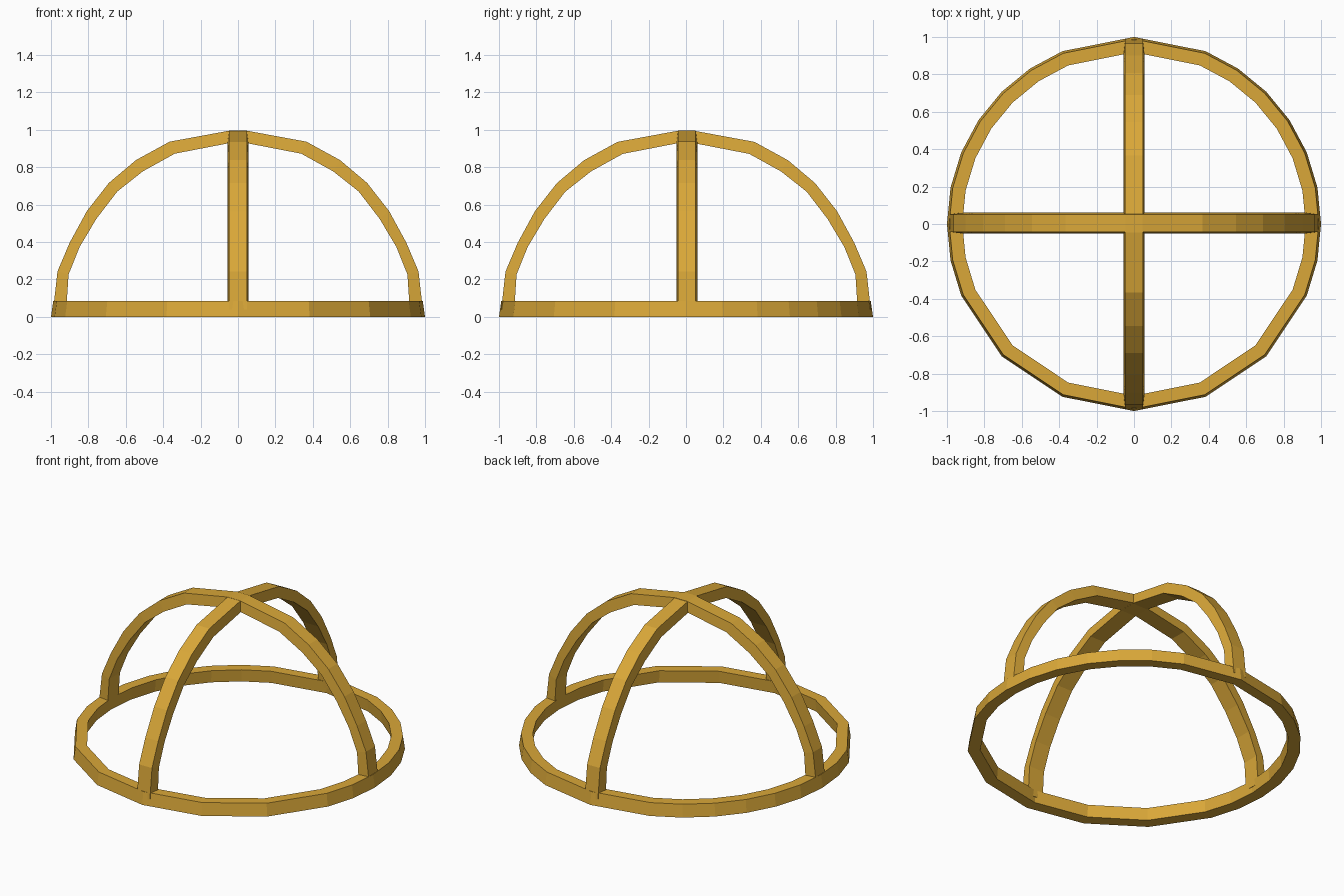
import bpy, bmesh, math

if "Cube" in bpy.data.objects:
    bpy.data.objects.remove(bpy.data.objects["Cube"])

gold = bpy.data.materials.new("gold")
gold.diffuse_color = (0.70, 0.39, 0.04, 1)
gold.use_nodes = True
gold.node_tree.nodes["Principled BSDF"].inputs["Base Color"].default_value = gold.diffuse_color


def finish(bm, name):
    bmesh.ops.recalc_face_normals(bm, faces=bm.faces)
    mesh = bpy.data.meshes.new(name)
    bm.to_mesh(mesh)
    bm.free()
    mesh.materials.append(gold)
    obj = bpy.data.objects.new(name, mesh)
    bpy.context.collection.objects.link(obj)
    return obj


def sweep(name, sections, closed):
    """Join four-point cross-sections into a bar or a closed loop."""
    bm = bmesh.new()
    rings = [[bm.verts.new(p) for p in s] for s in sections]
    n = len(rings)
    for i in range(n if closed else n - 1):
        a, b = rings[i], rings[(i + 1) % n]
        for k in range(4):
            j = (k + 1) % 4
            bm.faces.new((a[k], a[j], b[j], b[k]))
    if not closed:
        bm.faces.new(rings[0])
        bm.faces.new(rings[-1])
    return finish(bm, name)


# Base ring: 32 steps, with some vertices dissolved beside the y axis and in front
skip = {7, 9, 23, 25, 19, 21, 27, 29}
ring = []
for i in range(32):
    if i in skip:
        continue
    a = math.radians(11.25 * i)
    c, s = math.cos(a), math.sin(a)
    ring.append([(r * c, r * s, z) for r, z in
                 ((1.0, 0), (0.988, 0.083), (0.918, 0.083), (0.925, 0.003))])
sweep("base_ring", ring, True)

# Arches: half profile (outer x, outer z, inner x, inner z), mirrored
half = [(0.988, 0.04, 0.918, 0.04),
        (0.965, 0.243, 0.906, 0.226),
        (0.90, 0.396, 0.847, 0.373),
        (0.808, 0.565, 0.757, 0.524),
        (0.69, 0.716, 0.645, 0.67),
        (0.545, 0.838, 0.508, 0.778),
        (0.366, 0.936, 0.338, 0.872),
        (0.046, 0.995, 0.054, 0.927)]
profile = half + [(-a, b, -c, d) for a, b, c, d in reversed(half)]
WO, WI = 0.047, 0.056   # half widths of the outer and inner faces


def arch(name, turn, drop, shift):
    secs = [[(xo, shift - WO, zo), (xo, shift + WO, zo),
             (xi, shift + WI, zi), (xi, shift - WI, zi)]
            for xo, zo, xi, zi in profile]
    obj = sweep(name, secs, False)
    obj.rotation_euler.z = turn
    obj.location.z = -drop
    return obj


arch("side_to_side_arch", 0, 0, 0.005)
arch("front_to_back_arch", math.pi / 2, 0.001, 0)
